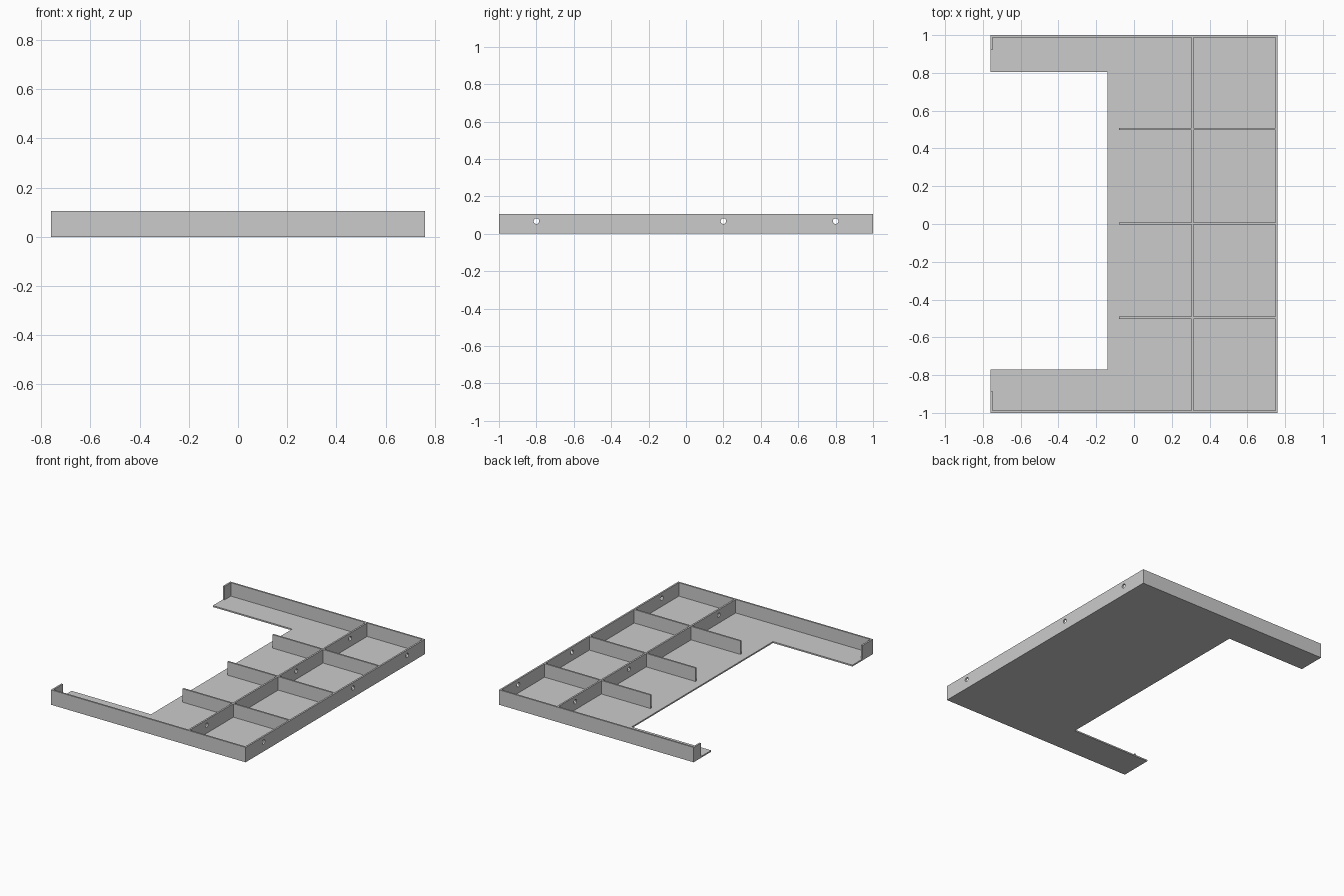
import bpy
import bmesh
import math

cube = bpy.data.objects.get("Cube")
if cube:
    bpy.data.objects.remove(cube, do_unlink=True)

# One plain grey for the whole tray
grey = bpy.data.materials.new("plain grey")
grey.use_nodes = True
tone = (0.6, 0.6, 0.6, 1)
grey.diffuse_color = tone
grey.node_tree.nodes["Principled BSDF"].inputs["Base Color"].default_value = tone

HALF_X, HALF_Y, TOP = 0.76, 1.0, 0.105
FLOOR, WALL = 0.01, 0.012
DIVIDER_X = 0.31


def add_object(name, bm):
    bmesh.ops.recalc_face_normals(bm, faces=bm.faces)
    mesh = bpy.data.meshes.new(name)
    bm.to_mesh(mesh)
    bm.free()
    mesh.materials.append(grey)
    obj = bpy.data.objects.new(name, mesh)
    bpy.context.collection.objects.link(obj)
    return obj


def prism(name, outline, z0, z1):
    """Extrude a flat outline from z0 up to z1."""
    bm = bmesh.new()
    face = bm.faces.new([bm.verts.new((x, y, z0)) for x, y in outline])
    ext = bmesh.ops.extrude_face_region(bm, geom=[face])
    verts = [v for v in ext["geom"] if isinstance(v, bmesh.types.BMVert)]
    bmesh.ops.translate(bm, verts=verts, vec=(0, 0, z1 - z0))
    return add_object(name, bm)


def wall(name, x0, x1, y0, y1):
    return prism(name, [(x0, y0), (x1, y0), (x1, y1), (x0, y1)], FLOOR, TOP)


def drill(obj, x, y):
    """Cut a round cable hole along x."""
    bpy.ops.mesh.primitive_cylinder_add(vertices=24, radius=0.015, depth=0.1,
                                        location=(x, y, 0.067),
                                        rotation=(0, math.pi / 2, 0))
    cutter = bpy.context.object
    cutter.hide_render = True
    mod = obj.modifiers.new("hole", "BOOLEAN")
    mod.operation = "DIFFERENCE"
    mod.solver = "EXACT"
    mod.object = cutter
    bpy.context.view_layer.objects.active = obj
    bpy.ops.object.modifier_apply(modifier=mod.name)
    bpy.data.objects.remove(cutter, do_unlink=True)


# Floor with a wide notch on one side
prism("floor_plate", [
    (-HALF_X, -HALF_Y), (HALF_X, -HALF_Y), (HALF_X, HALF_Y), (-HALF_X, HALF_Y),
    (-HALF_X, 0.805), (-0.14, 0.805), (-0.14, -0.77), (-HALF_X, -0.77)], 0, FLOOR)

# Outer rim and short end returns
wall("front_wall", -HALF_X, HALF_X, -HALF_Y, WALL - HALF_Y)
wall("back_wall", -HALF_X, HALF_X, HALF_Y - WALL, HALF_Y)
side = wall("side_wall", HALF_X - WALL, HALF_X, WALL - HALF_Y, HALF_Y - WALL)
wall("front_end_return", -HALF_X, WALL - HALF_X, WALL - HALF_Y, -0.885)
wall("back_end_return", -HALF_X, WALL - HALF_X, 0.92, HALF_Y - WALL)

# Long divider and the ribs that cross it
half = WALL / 2
divider = wall("long_divider", DIVIDER_X - half, DIVIDER_X + half,
               WALL - HALF_Y, HALF_Y - WALL)
for label, y in (("front", -0.497), ("middle", 0.003), ("back", 0.503)):
    wall(label + "_inner_rib", -0.08, DIVIDER_X - half, y - half, y + half)
    wall(label + "_outer_rib", DIVIDER_X + half, HALF_X - WALL, y - half, y + half)

# Holes through the side wall and the divider
for y in (-0.8, 0.2, 0.8):
    drill(side, HALF_X - half, y)
    drill(divider, DIVIDER_X, y)
